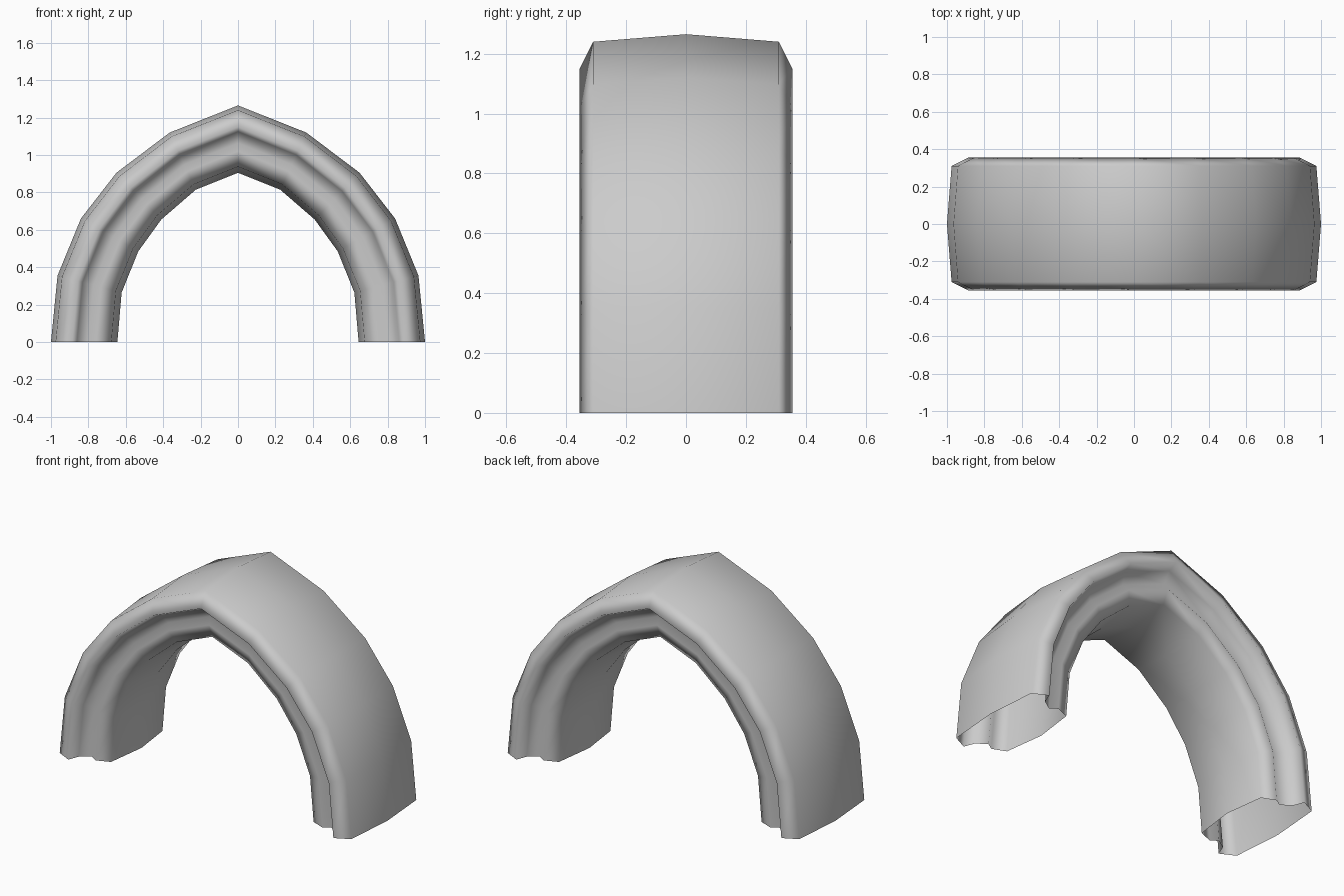
import bpy
import bmesh
from mathutils import Vector

cube = bpy.data.objects.get("Cube")
if cube:
    bpy.data.objects.remove(cube, do_unlink=True)

# Plain stone colour
stone = bpy.data.materials.new("grey_stone")
stone.use_nodes = True
stone.diffuse_color = (0.6, 0.6, 0.6, 1)
stone.node_tree.nodes["Principled BSDF"].inputs["Base Color"].default_value = (0.6, 0.6, 0.6, 1)

# Outer and inner curves of one half of the pointed arch, (x, z) from foot to apex
OUTER = [(1.0, 0.0), (0.965, 0.355), (0.84, 0.66), (0.65, 0.905), (0.365, 1.12), (0.0, 1.265)]
INNER = [(0.645, 0.0), (0.622, 0.265), (0.533, 0.485), (0.41, 0.655), (0.225, 0.815), (0.0, 0.905)]

# Half moulding section: (fraction from outer to inner curve, depth in y)
HALF = [(0.0, 0.0), (0.07, 0.31), (0.32, 0.355), (0.39, 0.29),
        (0.56, 0.25), (0.68, 0.278), (0.91, 0.245), (1.0, 0.0)]
SECTION = HALF + [(t, -y) for t, y in reversed(HALF[1:-1])]


def mirrored(curve):
    return curve + [(-x, z) for x, z in reversed(curve[:-1])]


# Sweep the section along the arch as a hollow shell with open feet
bm = bmesh.new()
rings = []
for o, i in zip(mirrored(OUTER), mirrored(INNER)):
    ring = []
    for t, y in SECTION:
        p = Vector(o).lerp(Vector(i), t)
        ring.append(bm.verts.new((p.x, y, p.y)))
    rings.append(ring)

n = len(SECTION)
for a, b in zip(rings, rings[1:]):
    for k in range(n):
        m = (k + 1) % n
        bm.faces.new((a[k], a[m], b[m], b[k]))
bmesh.ops.recalc_face_normals(bm, faces=bm.faces)
for f in bm.faces:
    f.smooth = True

mesh = bpy.data.meshes.new("moulded_arch")
bm.to_mesh(mesh)
bm.free()
mesh.materials.append(stone)
arch = bpy.data.objects.new("moulded_arch", mesh)
bpy.context.collection.objects.link(arch)

# Keep the broad walls evenly shaded beside the rounded rims
arch.modifiers.new("even_shading", "WEIGHTED_NORMAL")
